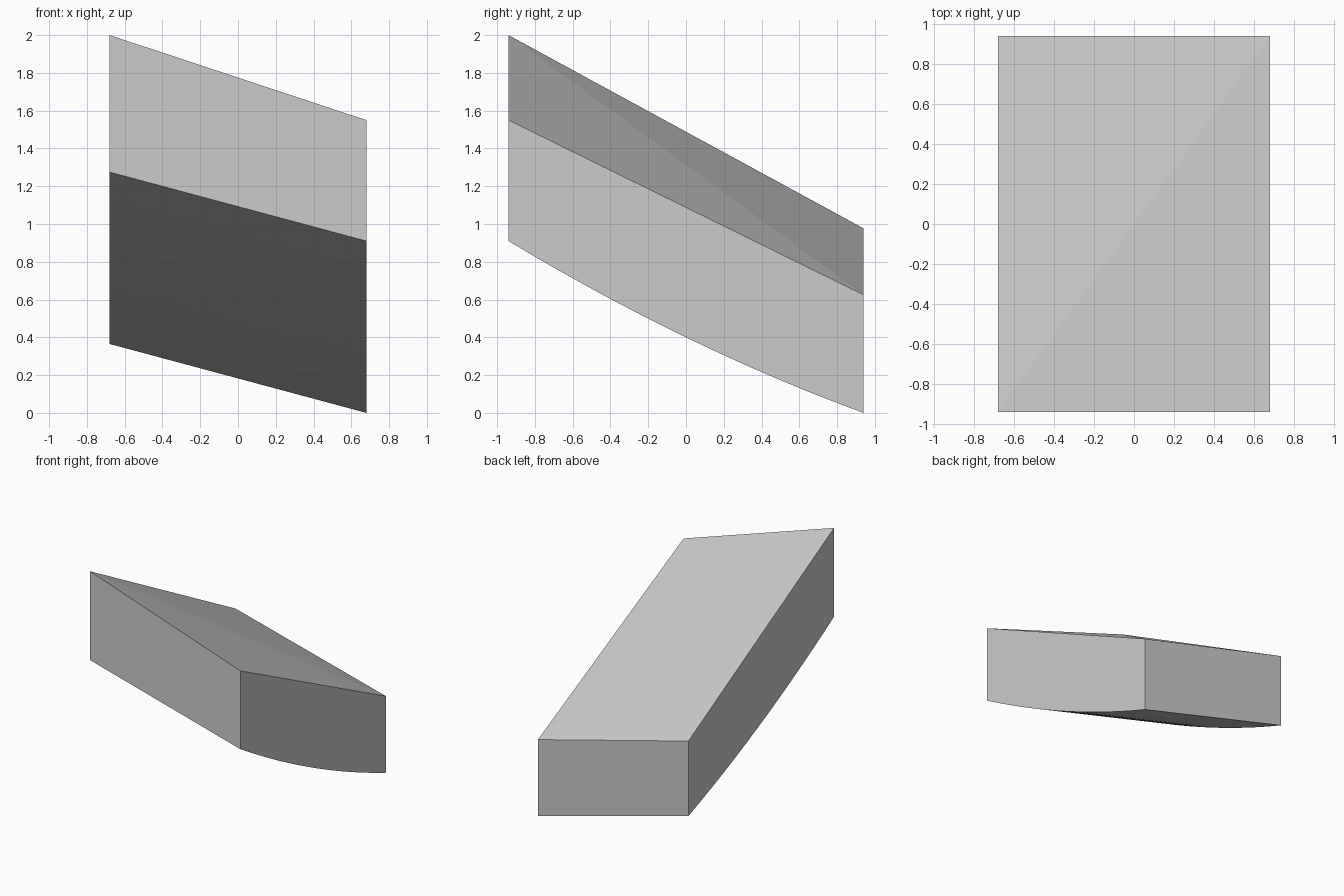
import bpy, bmesh

if "Cube" in bpy.data.objects:
    bpy.data.objects.remove(bpy.data.objects["Cube"])

W, D = 0.68, 0.94          # half width, half depth
SEGMENTS = 24
SAG = 0.055                # belly of the curved underside


def underside(x, t):
    """Height of the underside; t runs 0 (front) to 1 (back)."""
    side = 0.365 if x < 0 else 0.0
    return side + 0.91 * (1 - t) - SAG * 4 * t * (1 - t)


bm = bmesh.new()

# Top corners
fl = bm.verts.new((-W, -D, 2.0))
fr = bm.verts.new((W, -D, 1.55))
br = bm.verts.new((W, D, 0.625))
bl = bm.verts.new((-W, D, 0.977))

# Curved lower edges on both sides
rows = []
for x in (-W, W):
    rows.append([bm.verts.new((x, -D + 2 * D * i / SEGMENTS, underside(x, i / SEGMENTS)))
                 for i in range(SEGMENTS + 1)])
left, right = rows

# Top, folded along the front-left to back-right diagonal
bm.faces.new((fl, fr, br))
bm.faces.new((fl, br, bl))

# Front, back and side walls
bm.faces.new((left[0], right[0], fr, fl))
bm.faces.new((right[-1], left[-1], bl, br))
bm.faces.new(right + [br, fr])
bm.faces.new(left[::-1] + [fl, bl])

# Curved underside
for i in range(SEGMENTS):
    f = bm.faces.new((left[i], left[i + 1], right[i + 1], right[i]))
    f.smooth = True

bmesh.ops.recalc_face_normals(bm, faces=bm.faces)
mesh = bpy.data.meshes.new("sloped_block")
bm.to_mesh(mesh)
bm.free()
block = bpy.data.objects.new("sloped_block", mesh)
bpy.context.collection.objects.link(block)

# Keep the outer edges crisp
bpy.context.view_layer.objects.active = block
block.select_set(True)
bpy.ops.object.shade_smooth_by_angle(angle=0.07)
